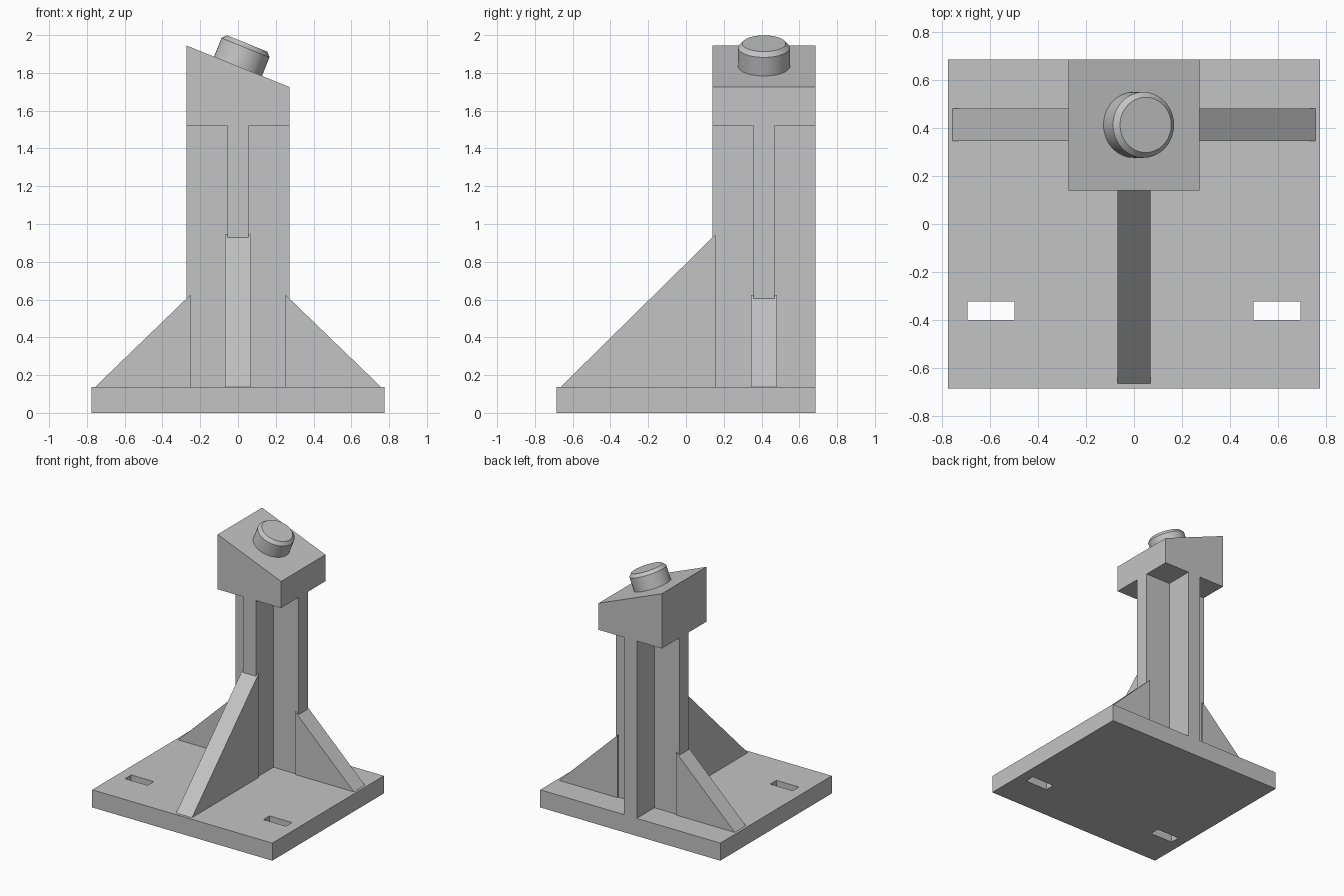
import bpy
import bmesh
from math import atan2
from mathutils import Matrix, Vector

old = bpy.data.objects.get("Cube")
if old:
    bpy.data.objects.remove(old, do_unlink=True)

grey = bpy.data.materials.new("plain grey")
grey.use_nodes = True
COLOUR = (0.55, 0.55, 0.55, 1)
grey.diffuse_color = COLOUR
grey.node_tree.nodes["Principled BSDF"].inputs["Base Color"].default_value = COLOUR

BASE_X, BASE_Y, BASE_TOP = 0.776, 0.686, 0.137
POST_Y, POST_HALF, ARM_HALF = 0.413, 0.273, 0.056
POST_TOP, HIGH, LOW = 1.518, 1.945, 1.725
RIB_HALF = 0.068


def finish(name, bm):
    bmesh.ops.recalc_face_normals(bm, faces=bm.faces)
    mesh = bpy.data.meshes.new(name)
    bm.to_mesh(mesh)
    bm.free()
    obj = bpy.data.objects.new(name, mesh)
    bpy.context.collection.objects.link(obj)
    mesh.materials.append(grey)
    return obj


def prism(name, profile, axis, lo, hi):
    """Extrude a 2D outline along one axis, from lo to hi."""
    place = {"x": lambda a, b: (lo, a, b),
             "y": lambda a, b: (a, lo, b),
             "z": lambda a, b: (a, b, lo)}[axis]
    bm = bmesh.new()
    face = bm.faces.new([bm.verts.new(place(a, b)) for a, b in profile])
    extruded = bmesh.ops.extrude_face_region(bm, geom=[face])["geom"]
    shift = Vector([(hi - lo) * (axis == k) for k in "xyz"])
    bmesh.ops.translate(bm, vec=shift,
                        verts=[v for v in extruded if isinstance(v, bmesh.types.BMVert)])
    return finish(name, bm)


def rect(x, y, half_x, half_y):
    return [(x - half_x, y - half_y), (x + half_x, y - half_y),
            (x + half_x, y + half_y), (x - half_x, y + half_y)]


# Base plate with two slots cut through
base = prism("base_plate", rect(0, 0, BASE_X, BASE_Y), "z", 0, BASE_TOP)
bpy.context.view_layer.objects.active = base
for side in (-1, 1):
    cutter = prism("slot_cutter", rect(side * 0.596, -0.362, 0.097, 0.038), "z", -0.1, 0.3)
    cutter.hide_render = True
    cut = base.modifiers.new("slot", "BOOLEAN")
    cut.operation, cut.solver, cut.object = "DIFFERENCE", "EXACT", cutter
    bpy.ops.object.modifier_apply(modifier=cut.name)
    bpy.data.objects.remove(cutter, do_unlink=True)

# Cross-shaped post: one quarter's corners turned four times
outline = []
for turn in range(4):
    for a, b in ((POST_HALF, -ARM_HALF), (POST_HALF, ARM_HALF), (ARM_HALF, ARM_HALF)):
        for _ in range(turn):
            a, b = -b, a
        outline.append((a, b + POST_Y))
prism("post", outline, "z", BASE_TOP, POST_TOP)

# Head block with sloping top
prism("head_block",
      [(-POST_HALF, POST_TOP), (POST_HALF, POST_TOP), (POST_HALF, LOW), (-POST_HALF, HIGH)],
      "y", POST_Y - POST_HALF, POST_Y + POST_HALF)

# Triangular ribs
prism("front_rib", [(-0.664, BASE_TOP), (0.157, BASE_TOP), (0.157, 0.945)],
      "x", -RIB_HALF, RIB_HALF)
for side, name in ((1, "left_rib"), (-1, "right_rib")):
    prism(name, [(side * 0.757, BASE_TOP), (side * 0.252, BASE_TOP), (side * 0.252, 0.625)],
          "y", POST_Y - RIB_HALF, POST_Y + RIB_HALF)

# Round button with a bevelled rim, square to the sloping top
bm = bmesh.new()
rings = []
for radius, height in ((0.137, -0.01), (0.137, 0.106), (0.115, 0.13)):
    ring = bmesh.ops.create_circle(bm, segments=64, radius=radius,
                                   matrix=Matrix.Translation((0, 0, height)))["verts"]
    rings.append(ring)
for lower, upper in zip(rings, rings[1:]):
    for i in range(len(lower)):
        bm.faces.new((lower[i - 1], lower[i], upper[i], upper[i - 1]))
bm.faces.new(rings[0])
bm.faces.new(rings[-1])
tilt = atan2(HIGH - LOW, 2 * POST_HALF)
bm.transform(Matrix.Translation((0, POST_Y, (HIGH + LOW) / 2)) @ Matrix.Rotation(tilt, 4, "Y"))
button = finish("button", bm)
bpy.ops.object.select_all(action="DESELECT")
button.select_set(True)
bpy.context.view_layer.objects.active = button
bpy.ops.object.shade_smooth_by_angle(angle=0.5)
